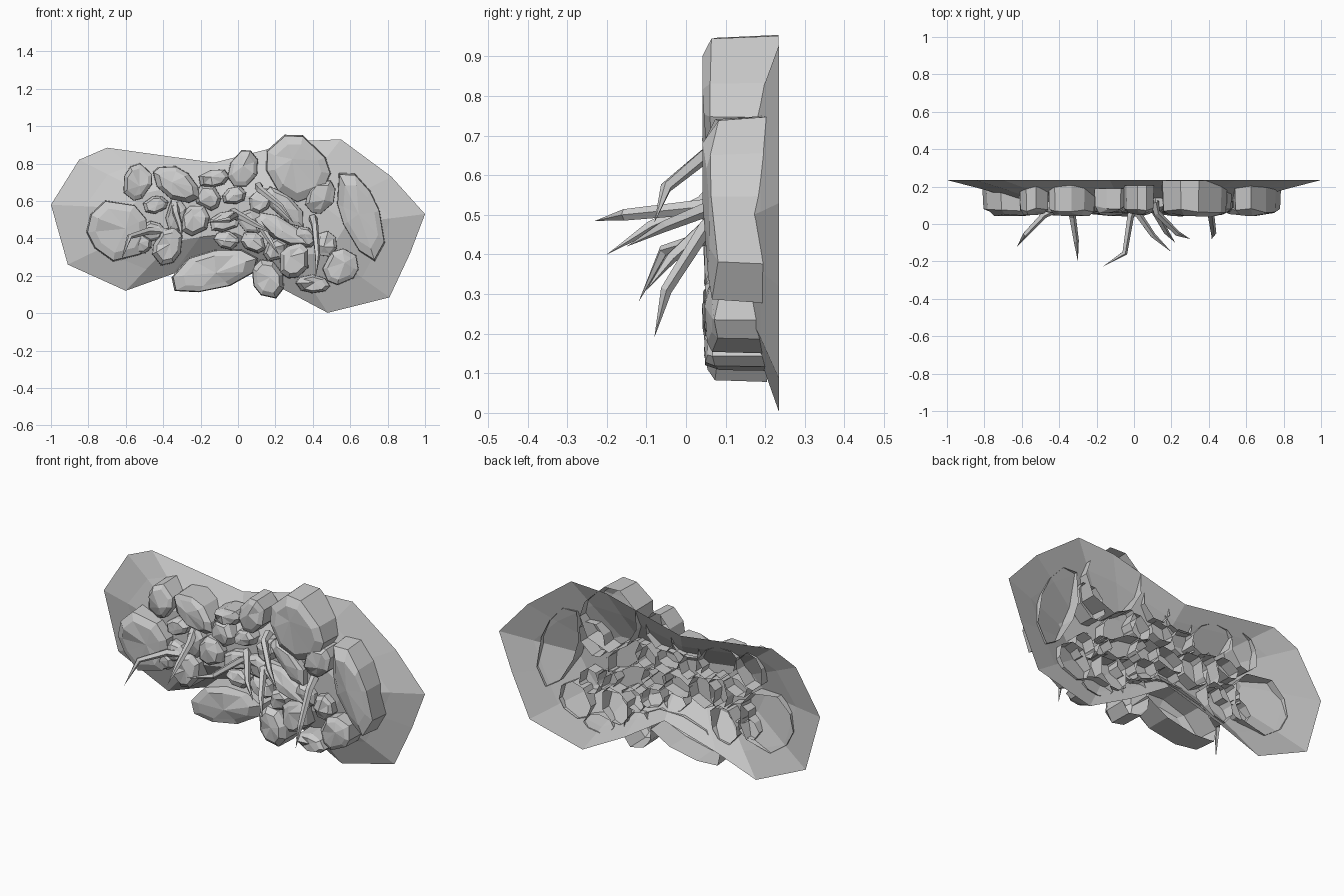
import bpy, bmesh, math, random
from mathutils import Vector

if "Cube" in bpy.data.objects:
    bpy.data.objects.remove(bpy.data.objects["Cube"])

random.seed(4)


def finish(name, bm):
    bmesh.ops.recalc_face_normals(bm, faces=bm.faces)
    me = bpy.data.meshes.new(name)
    bm.to_mesh(me)
    bm.free()
    ob = bpy.data.objects.new(name, me)
    bpy.context.collection.objects.link(ob)
    return ob


def bridge(bm, a, b):
    n = len(a)
    for i in range(n):
        j = (i + 1) % n
        bm.faces.new((a[i], a[j], b[j], b[i]))


# Earth backing: open shell bulging forward from a flat irregular rim
rim = [(-1, .58), (-.85, .82), (-.7, .885), (-.13, .805), (.33, .92), (.55, .93),
       (.82, .73), (1, .53), (.92, .32), (.81, .085), (.48, .002), (.22, .14),
       (-.03, .30), (-.35, .21), (-.6, .12), (-.91, .26)]
bm = bmesh.new()
rings = []
for s, y in ((1, .235), (.72, .188), (.36, .12)):
    ring = []
    for x, z in rim:
        # shrink towards a centre line rather than a single point
        cx, cz = x * .35, .5 - .05 * x
        ring.append(bm.verts.new((cx + (x - cx) * s, y, cz + (z - cz) * s)))
    rings.append(ring)
bridge(bm, rings[0], rings[1])
bridge(bm, rings[1], rings[2])
bm.faces.new(rings[2])
bmesh.ops.triangulate(bm, faces=[f for f in bm.faces if len(f.verts) > 4])
backing = finish("earth_backing", bm)


# Stones: chunky faceted shells, open at the back, flaring slightly rearwards
def stone(name, cx, cz, a, b, deg, front=.05, back=.2, sides=9):
    bm = bmesh.new()
    t = math.radians(deg)
    shape = [(2 * math.pi * (i + random.uniform(-.2, .2)) / sides,
              random.uniform(.95, 1.07)) for i in range(sides)]
    rings = []
    for s, y in ((1.01, back), (.97, front + .03), (.72, front + .01)):
        ring = []
        for ang, r in shape:
            u, v = a * r * s * math.cos(ang), b * r * s * math.sin(ang)
            dy = random.uniform(-.012, .012) if y < .15 else 0
            ring.append(bm.verts.new((cx + u * math.cos(t) - v * math.sin(t), y + dy,
                                      cz + u * math.sin(t) + v * math.cos(t))))
        rings.append(ring)
    bridge(bm, rings[0], rings[1])
    bridge(bm, rings[1], rings[2])
    tip = bm.verts.new((cx + random.uniform(-.3, .3) * b, front,
                        cz + random.uniform(-.3, .3) * b))
    for i in range(sides):
        bm.faces.new((rings[2][i], rings[2][(i + 1) % sides], tip))
    finish(name, bm)


large = [(-.64, .445, .175, .16, -15), (-.33, .69, .14, .085, -35),
         (.315, .775, .18, .165, -50), (.655, .52, .25, .105, -70),
         (-.13, .225, .24, .105, 14)]
medium = [(-.54, .70, .10, .08, 75), (.03, .77, .11, .075, 65), (.44, .62, .10, .08, 60),
          (.16, .185, .11, .08, 110), (.30, .28, .10, .08, 70), (.40, .155, .09, .05, -5),
          (.55, .25, .10, .09, 40), (-.375, .355, .105, .08, 70)]
small = [(-.23, .50, .09, .08, 60), (-.13, .72, .085, .05, 10), (-.16, .62, .08, .065, -40),
         (-.02, .63, .07, .05, 20), (-.52, .37, .07, .055, 30), (.08, .38, .075, .055, -30),
         (.24, .44, .18, .06, -28), (.25, .57, .15, .06, -45), (.47, .37, .075, .06, 80),
         (-.06, .39, .07, .05, -20), (-.33, .52, .10, .055, 80), (-.07, .49, .09, .055, 15),
         (.07, .49, .08, .06, -20), (.12, .60, .08, .06, 60), (-.46, .44, .07, .055, 0),
         (.20, .34, .075, .055, 35), (.36, .41, .07, .05, -35), (-.44, .58, .07, .05, 10)]
for i, p in enumerate(large):
    stone(f"large_stone_{i + 1}", *p, front=.042, back=.233 if i == 2 else .205, sides=9)
for i, p in enumerate(medium):
    stone(f"medium_stone_{i + 1}", *p, front=.047, back=.205, sides=8)
for i, p in enumerate(small):
    stone(f"small_stone_{i + 1}", *p, front=.058, back=.19, sides=7)


# Roots: tapered five-sided tubes reaching forward
def root(name, pts, r=.024):
    bm = bmesh.new()
    pts = [Vector(p) for p in pts]
    prev = None
    for i in range(len(pts) - 1):
        d = pts[i + 1] - pts[max(i - 1, 0)]
        q = d.to_track_quat('Z', 'Y')
        rad = r * (1 - .55 * i / (len(pts) - 1))
        ring = [bm.verts.new(pts[i] + q @ Vector((rad * math.cos(k * math.tau / 5),
                                                  rad * math.sin(k * math.tau / 5), 0)))
                for k in range(5)]
        if prev:
            bridge(bm, prev, ring)
        prev = ring
    tip = bm.verts.new(pts[-1])
    for k in range(5):
        bm.faces.new((prev[k], prev[(k + 1) % 5], tip))
    finish(name, bm)


roots = [
    [(-.36, .11, .43), (-.48, .05, .44), (-.58, -.055, .41), (-.625, -.12, .28)],
    [(-.34, .11, .60), (-.33, .04, .53), (-.31, -.09, .47), (-.30, -.2, .40)],
    [(.0, .12, .51), (-.02, .04, .52), (-.05, -.155, .50), (-.17, -.23, .485)],
    [(-.03, .12, .54), (.03, .04, .51), (.10, -.06, .47), (.20, -.15, .42)],
    [(.11, .12, .68), (.12, .06, .66), (.23, -.05, .57), (.30, -.08, .48)],
    [(.08, .12, .53), (.12, .05, .47), (.17, -.04, .39), (.22, -.10, .31)],
    [(.40, .11, .51), (.41, .05, .47), (.425, -.05, .31), (.415, -.08, .19)],
]
for i, p in enumerate(roots):
    root(f"root_{i + 1}", p)
